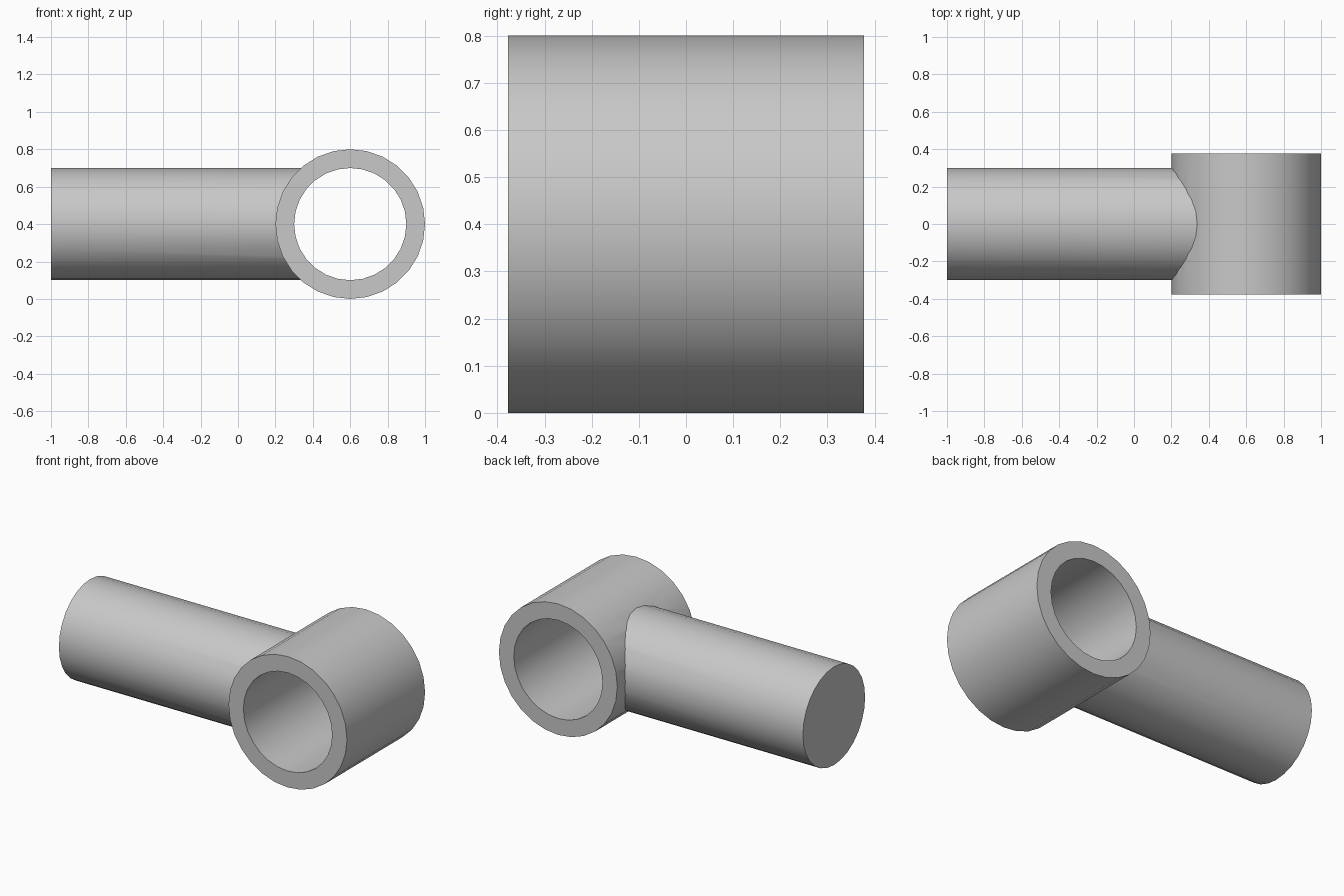
import bpy
from math import pi

cube = bpy.data.objects.get("Cube")
if cube:
    bpy.data.objects.remove(cube, do_unlink=True)

SIDES = 28
HUB = (0.6, 0, 0.4)

grey = bpy.data.materials.new("plain grey")
grey.use_nodes = True
colour = (0.58, 0.58, 0.58, 1)
grey.diffuse_color = colour
grey.node_tree.nodes["Principled BSDF"].inputs["Base Color"].default_value = colour


def cylinder(name, radius, length, centre, turn):
    bpy.ops.mesh.primitive_cylinder_add(vertices=SIDES, radius=radius, depth=length,
                                        location=centre, rotation=turn)
    obj = bpy.context.object
    obj.name = name
    obj.data.materials.append(grey)
    return obj


def combine(target, other, operation):
    mod = target.modifiers.new(operation.lower(), "BOOLEAN")
    mod.operation = operation
    mod.solver = "EXACT"
    mod.object = other
    bpy.context.view_layer.objects.active = target
    bpy.ops.object.modifier_apply(modifier=mod.name)
    bpy.data.objects.remove(other, do_unlink=True)


across = (pi / 2, 0, 0)
along = (0, pi / 2, 0)

# Round collar with the solid rod merged into its side
body = cylinder("collar_with_rod", 0.4, 0.754, HUB, across)
rod = cylinder("rod", 0.3, 1.6, (-0.2, 0, 0.4), along)
combine(body, rod, "UNION")

# Through bore, which also trims the rod inside the collar
bore = cylinder("bore_cutter", 0.3, 1.2, HUB, across)
bore.hide_render = True
combine(body, bore, "DIFFERENCE")

# Smooth round walls with crisp rims and seam
bpy.ops.object.select_all(action="DESELECT")
body.select_set(True)
bpy.context.view_layer.objects.active = body
bpy.ops.object.shade_smooth_by_angle(angle=pi / 6)
